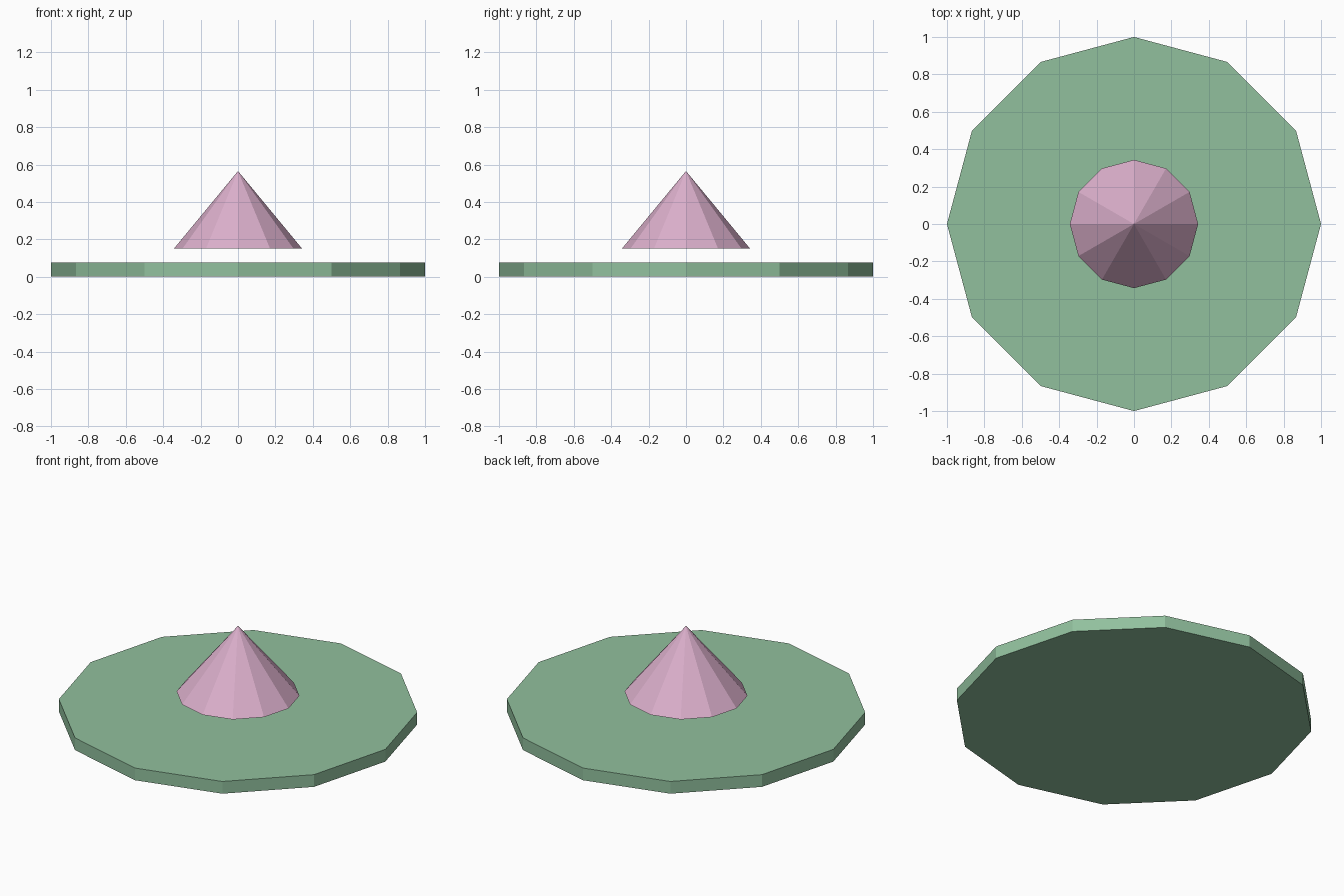
import bpy
import math

if "Cube" in bpy.data.objects:
    bpy.data.objects.remove(bpy.data.objects["Cube"])

SIDES = 12


def material(name, rgb):
    mat = bpy.data.materials.new(name)
    mat.diffuse_color = (*rgb, 1.0)
    mat.use_nodes = True
    mat.node_tree.nodes["Principled BSDF"].inputs["Base Color"].default_value = mat.diffuse_color
    return mat


def round_part(name, bottom_radius, top_radius, z0, z1, mat):
    """Flat-shaded twelve-sided disc or cone between two heights."""
    bpy.ops.mesh.primitive_cone_add(
        vertices=SIDES, radius1=bottom_radius, radius2=top_radius,
        depth=z1 - z0, end_fill_type='NGON', location=(0, 0, (z0 + z1) / 2))
    obj = bpy.context.object
    obj.name = name
    obj.data.materials.append(mat)
    return obj


green = material("soft_green", (0.285, 0.53, 0.34))
pink = material("soft_pink", (0.71, 0.43, 0.60))

# Wide flat base disc
round_part("base_disc", 1.0, 1.0, 0.0, 0.075, green)

# Pointed cone hovering above the disc
round_part("floating_cone", 0.343, 0.0, 0.15, 0.565, pink)
